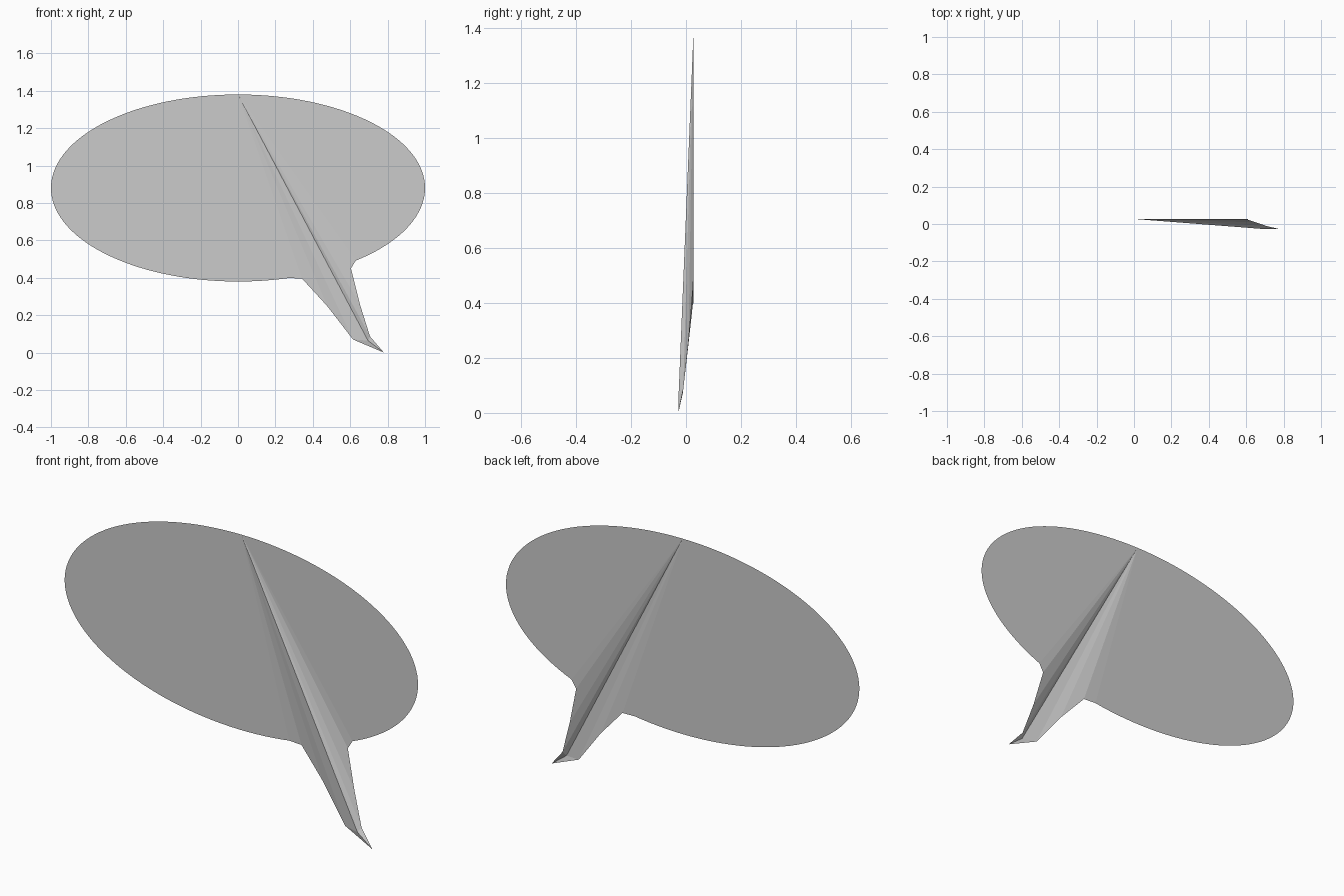
import bpy, bmesh, math

cube = bpy.data.objects.get("Cube")
if cube:
    bpy.data.objects.remove(cube, do_unlink=True)

# Grey material
grey = bpy.data.materials.new("bubble_grey")
grey.use_nodes = True
colour = (0.6, 0.6, 0.6, 1)
grey.diffuse_color = colour
grey.node_tree.nodes["Principled BSDF"].inputs["Base Color"].default_value = colour

SHEET_Y = 0.027


def arc(start, end, steps):
    """Points on the balloon ellipse between two angles in degrees."""
    points = []
    for i in range(steps + 1):
        a = math.radians(start + (end - start) * i / steps)
        points.append((math.cos(a), SHEET_Y, 0.88 + 0.5 * math.sin(a)))
    return points


bm = bmesh.new()

# Key points: top of the balloon, ridge end and tip of the tail
top = bm.verts.new((0, SHEET_Y, 1.38))
ridge = bm.verts.new((0.695, -0.027, 0.064))
tip = bm.verts.new((0.78, -0.028, 0))

# Outline of each half, from the tail up to the top
right_tail = [(0.706, -0.010, 0.086), (0.652, 0.009, 0.257), (0.604, 0.025, 0.45)]
left_tail = [(0.615, -0.012, 0.07), (0.476, 0.009, 0.25), (0.342, 0.025, 0.396)]
halves = [
    (right_tail + arc(-51, 90, 50)[:-1], False),
    (left_tail + arc(-74.3, -270, 70)[:-1], True),
]

# Each half is a folded sheet fanned from the top, meeting along the ridge
for outline, flip in halves:
    rim = [bm.verts.new(p) for p in outline]
    faces = [(tip, rim[0], ridge)]
    chain = [ridge] + rim
    faces += [(top, a, b) for a, b in zip(chain, chain[1:])]
    for f in faces:
        bm.faces.new(f[::-1] if flip else f)

mesh = bpy.data.meshes.new("speech_bubble")
bm.to_mesh(mesh)
bm.free()
mesh.materials.append(grey)
bubble = bpy.data.objects.new("speech_bubble", mesh)
bpy.context.collection.objects.link(bubble)
